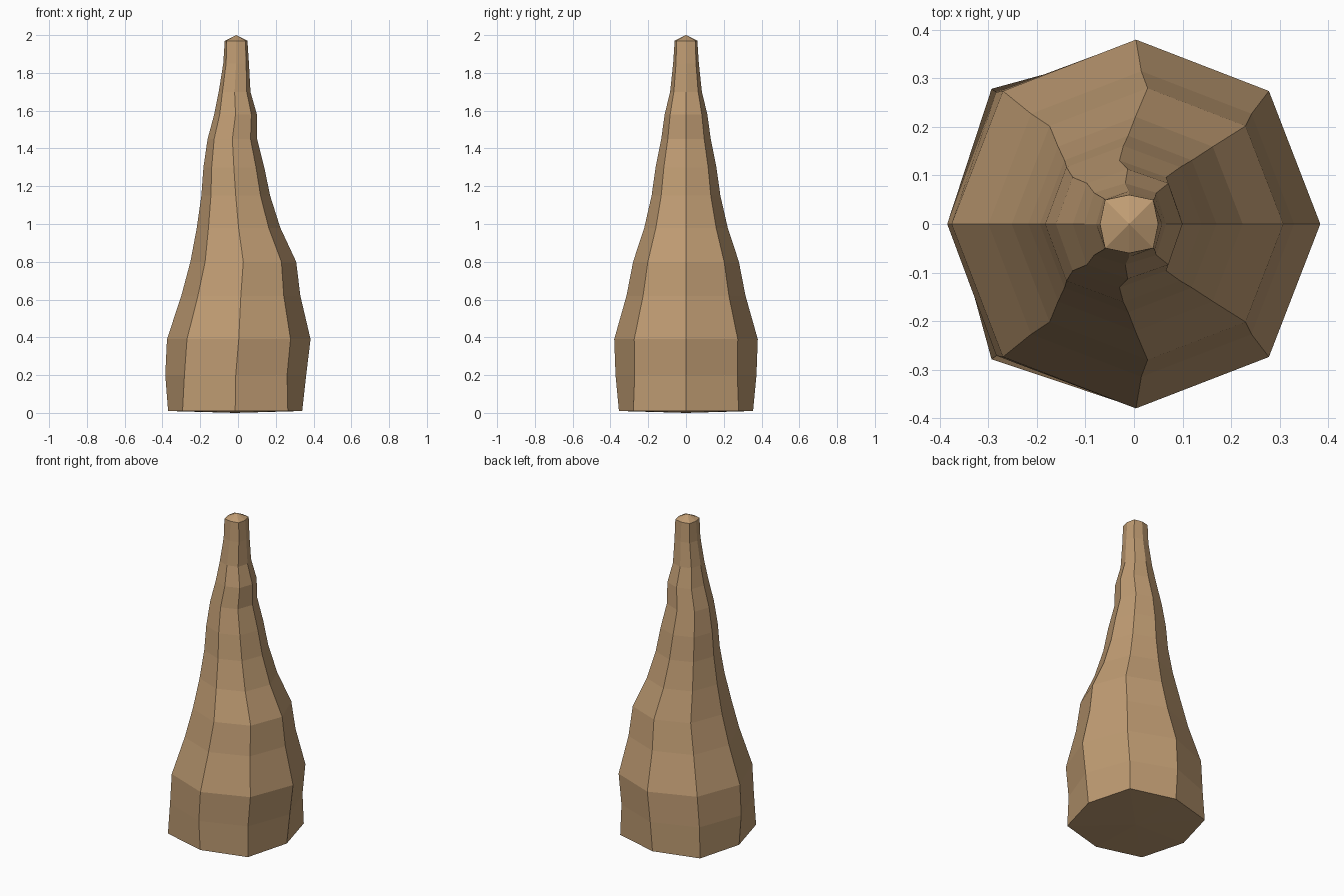
import bpy, bmesh, math

if "Cube" in bpy.data.objects:
    bpy.data.objects.remove(bpy.data.objects["Cube"])

SIDES = 8
# Ring profile: height, centre x, radius, corner radius factor
rings = [
    (0.01, -0.015, 0.355, 1.11),
    (0.20, -0.012, 0.373, 1.03),
    (0.39, 0.004, 0.380, 1.02),
    (0.62, 0.015, 0.315, 1.02),
    (0.80, 0.028, 0.280, 1.02),
    (0.98, 0.003, 0.221, 1.02),
    (1.15, -0.012, 0.182, 1.02),
    (1.30, -0.022, 0.161, 1.03),
    (1.45, -0.030, 0.131, 1.04),
    (1.58, -0.013, 0.113, 1.05),
    (1.70, -0.018, 0.084, 1.08),
    (1.85, -0.010, 0.068, 1.10),
    (1.97, -0.010, 0.060, 1.17),
]

bm = bmesh.new()


def add_ring(z, cx, r, corner):
    verts = []
    for i in range(SIDES):
        a = math.tau * i / SIDES
        rr = r * (corner if i % 2 else 1.0)
        verts.append(bm.verts.new((cx + rr * math.cos(a), rr * math.sin(a), z)))
    return verts


# Side walls lofted between the wobbling octagonal rings
loops = [add_ring(*p) for p in rings]
for lo, hi in zip(loops, loops[1:]):
    for i in range(SIDES):
        j = (i + 1) % SIDES
        bm.faces.new((lo[i], lo[j], hi[j], hi[i]))

# Blunt tip and base closed as shallow fans
tip = bm.verts.new((-0.01, 0, 2.0))
base = bm.verts.new((-0.015, 0, 0.0))
for i in range(SIDES):
    j = (i + 1) % SIDES
    bm.faces.new((loops[-1][i], loops[-1][j], tip))
    bm.faces.new((loops[0][j], loops[0][i], base))
bmesh.ops.recalc_face_normals(bm, faces=bm.faces)

mesh = bpy.data.meshes.new("stone_spike")
bm.to_mesh(mesh)
bm.free()
spike = bpy.data.objects.new("stone_spike", mesh)
bpy.context.collection.objects.link(spike)

# Tan stone
mat = bpy.data.materials.new("tan_stone")
mat.diffuse_color = (0.52, 0.33, 0.17, 1)
mat.use_nodes = True
mat.node_tree.nodes["Principled BSDF"].inputs["Base Color"].default_value = mat.diffuse_color
mesh.materials.append(mat)
